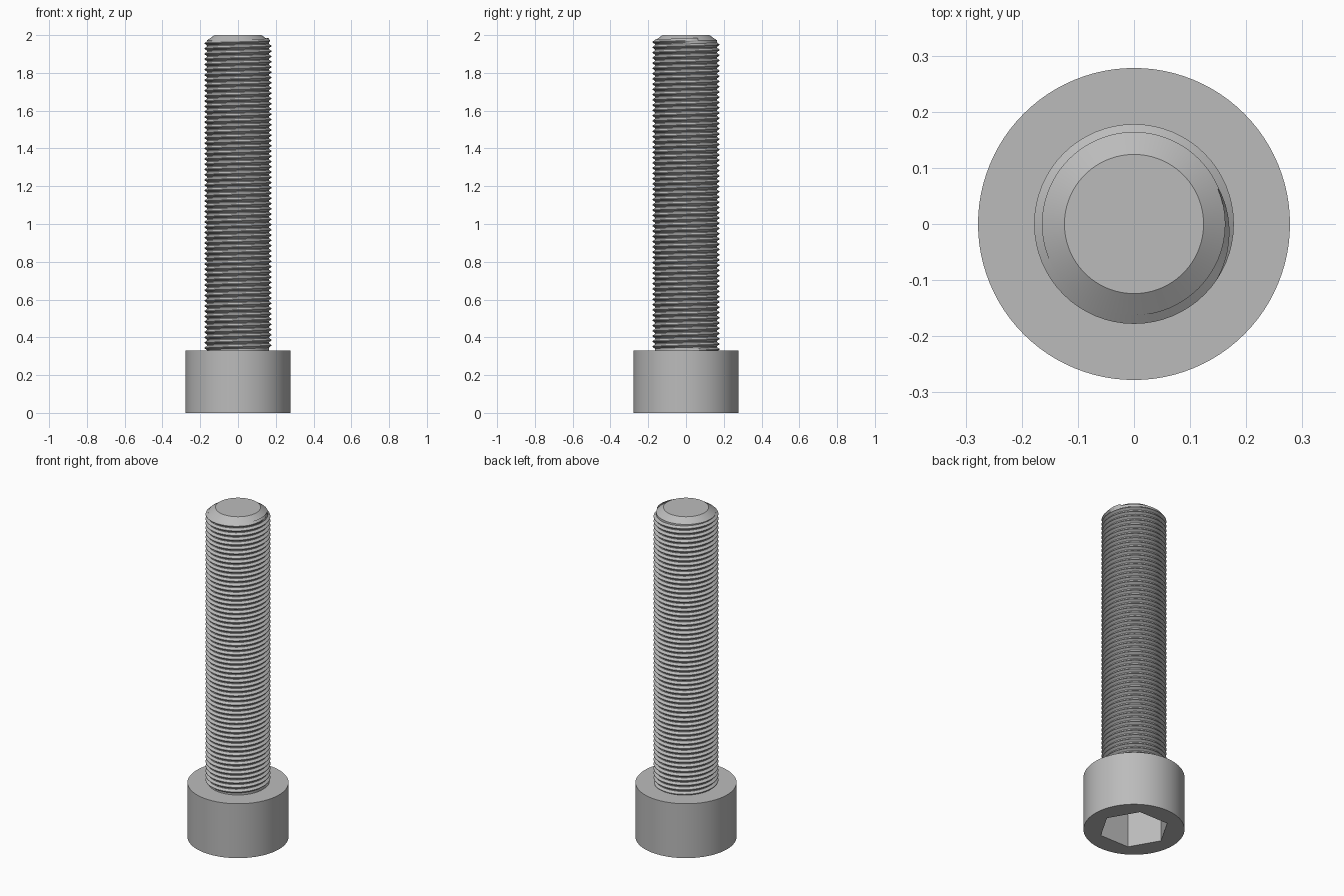
import bpy, bmesh, math

if "Cube" in bpy.data.objects:
    bpy.data.objects.remove(bpy.data.objects["Cube"])

steel = bpy.data.materials.new("grey steel")
steel.use_nodes = True
GREY = (0.5, 0.5, 0.5, 1)
steel.diffuse_color = GREY
steel.node_tree.nodes["Principled BSDF"].inputs["Base Color"].default_value = GREY

HEAD_R, HEAD_TOP = 0.278, 0.33
SOCKET_R, SOCKET_DEPTH = 0.194, 0.22
CORE_R, CREST_R, TIP_R = 0.164, 0.178, 0.124
THREAD_TOP, TIP_TOP = 1.972, 2.0
PITCH, SEGMENTS = 0.0278, 64


def finish(name, bm):
    bmesh.ops.recalc_face_normals(bm, faces=bm.faces)
    mesh = bpy.data.meshes.new(name)
    bm.to_mesh(mesh)
    bm.free()
    mesh.materials.append(steel)
    obj = bpy.data.objects.new(name, mesh)
    bpy.context.collection.objects.link(obj)
    bpy.ops.object.select_all(action="DESELECT")
    obj.select_set(True)
    bpy.context.view_layer.objects.active = obj
    bpy.ops.object.shade_smooth_by_angle(angle=math.radians(25))
    return obj


def ring(bm, radius, z, count):
    turn = 2 * math.pi / count
    return [bm.verts.new((radius * math.cos(i * turn), radius * math.sin(i * turn), z))
            for i in range(count)]


def bridge(bm, a, b):
    for i in range(len(a)):
        j = (i + 1) % len(a)
        bm.faces.new((a[i], a[j], b[j], b[i]))


# Cylindrical head with a hexagonal socket in its underside
bm = bmesh.new()
count = 96
bottom = ring(bm, HEAD_R, 0, count)
top = ring(bm, HEAD_R, HEAD_TOP, count)
bridge(bm, bottom, top)
bm.faces.new(top)
rim = ring(bm, SOCKET_R, 0, 6)
floor = ring(bm, SOCKET_R, SOCKET_DEPTH, 6)
bridge(bm, rim, floor)
bm.faces.new(floor)
side = count // 6
for k in range(6):
    n = (k + 1) % 6
    arc = [bottom[(k * side + i) % count] for i in range(side + 1)]
    bm.faces.new(arc + [rim[n], rim[k]])
finish("socket_head", bm)

# Shank core with a chamfered tip
bm = bmesh.new()
low = ring(bm, CORE_R, HEAD_TOP - 0.02, 96)
high = ring(bm, CORE_R, THREAD_TOP, 96)
tip = ring(bm, TIP_R, TIP_TOP, 96)
bridge(bm, low, high)
bridge(bm, high, tip)
bm.faces.new(low)
bm.faces.new(tip)
finish("shank_core", bm)

# Helical ridge wound around the core, fading into it at both ends
bm = bmesh.new()
steps = int((THREAD_TOP - HEAD_TOP) / PITCH * SEGMENTS)
fade = SEGMENTS // 6
previous = None
for i in range(steps + 1):
    angle = 2 * math.pi * i / SEGMENTS
    z = HEAD_TOP + PITCH * i / SEGMENTS
    height = min(1, i / fade, (steps - i) / fade)
    crest = CORE_R + (CREST_R - CORE_R) * height
    section = []
    for radius, dz in ((CORE_R - 0.002, -0.46), (crest, -0.05),
                       (crest, 0.05), (CORE_R - 0.002, 0.46)):
        section.append(bm.verts.new((radius * math.cos(angle),
                                     radius * math.sin(angle), z + dz * PITCH)))
    if previous:
        for k in range(3):
            bm.faces.new((previous[k], section[k], section[k + 1], previous[k + 1]))
    previous = section
finish("helical_thread", bm)
